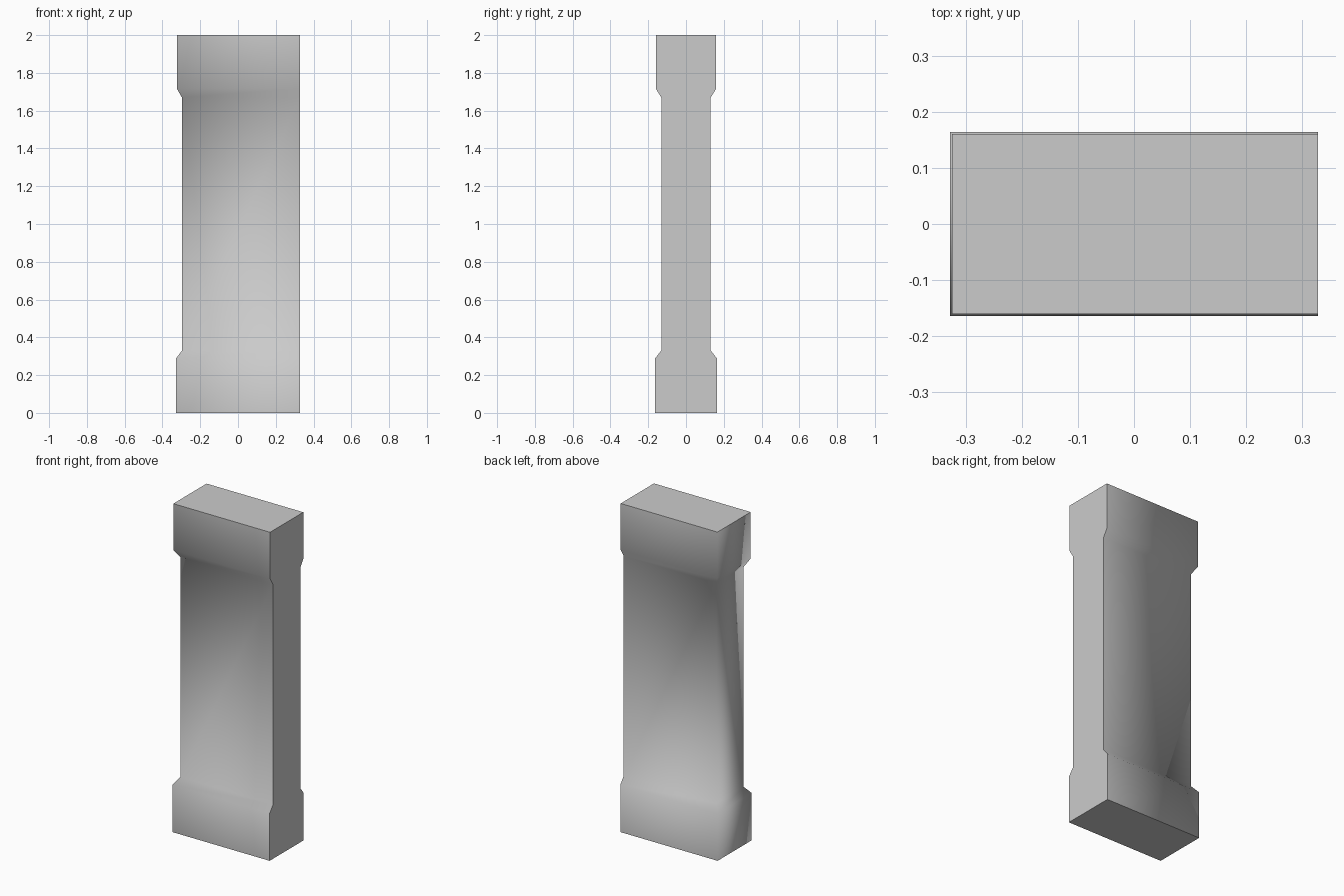
import bpy, bmesh

if "Cube" in bpy.data.objects:
    bpy.data.objects.remove(bpy.data.objects["Cube"])

# Half pilaster: flat right side, the other three sides step inward at the shaft
RIGHT = 0.328
# (left x, half depth y, z) for each level
LEVELS = [(-0.328, 0.164, 0.0), (-0.328, 0.164, 0.288), (-0.297, 0.131, 0.33),
          (-0.297, 0.131, 1.67), (-0.324, 0.16, 1.717), (-0.324, 0.16, 2.0)]

bm = bmesh.new()
rings = [[bm.verts.new(p) for p in ((RIGHT, -d, z), (RIGHT, d, z), (x, d, z), (x, -d, z))]
         for x, d, z in LEVELS]

# Softly shaded front, back and left walls
for a, b in zip(rings, rings[1:]):
    for i in (1, 2, 3):
        j = (i + 1) % 4
        bm.faces.new((a[i], a[j], b[j], b[i])).smooth = True

# Flat caps: bottom, top and the stepped right side
caps = [bm.faces.new(rings[0][::-1]), bm.faces.new(rings[-1]),
        bm.faces.new([r[0] for r in rings] + [r[1] for r in reversed(rings)])]
for cap in caps:
    for edge in cap.edges:
        edge.smooth = False

bmesh.ops.recalc_face_normals(bm, faces=bm.faces)
mesh = bpy.data.meshes.new("half_pillar")
bm.to_mesh(mesh)
bm.free()
bpy.context.collection.objects.link(bpy.data.objects.new("half_pillar", mesh))
